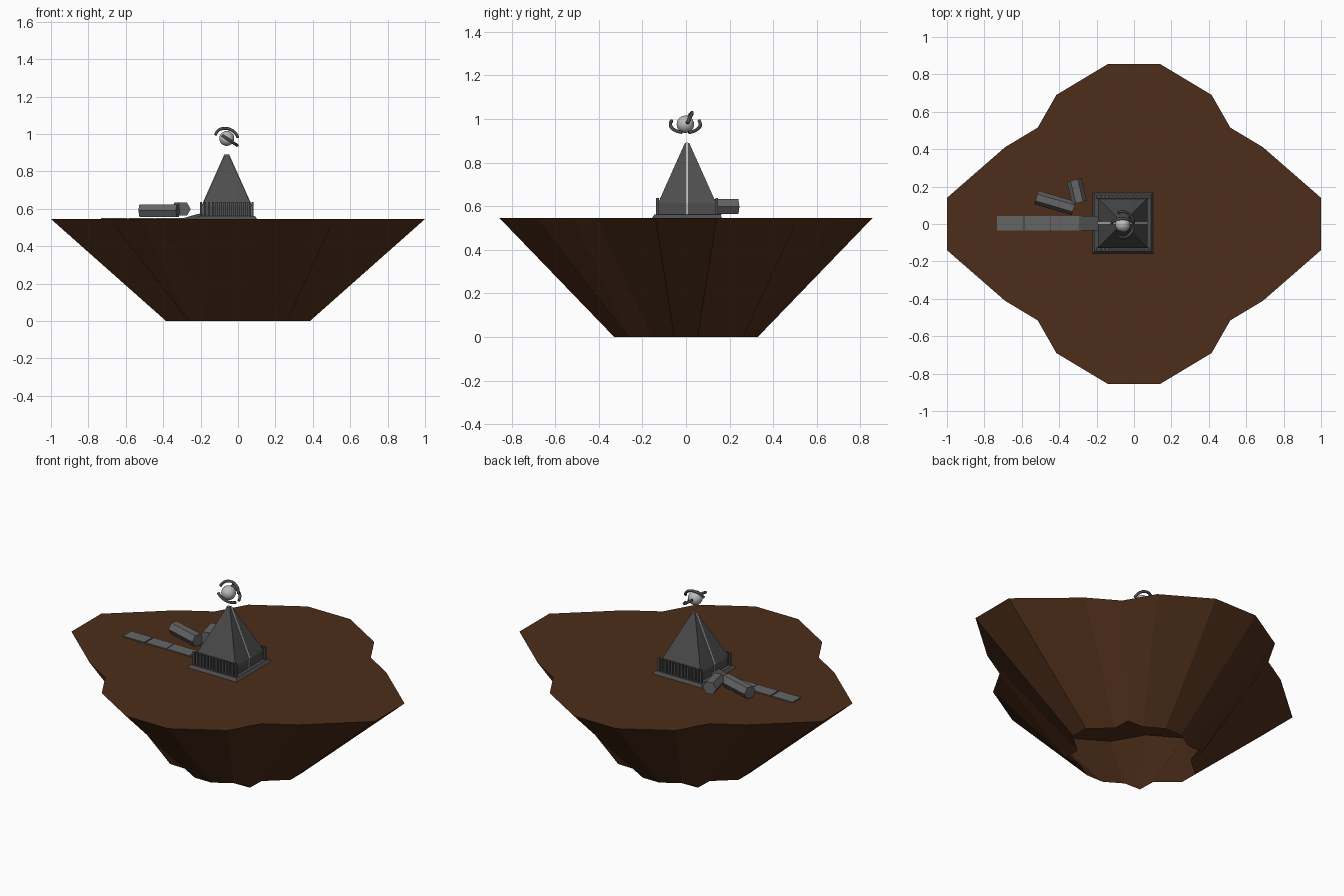
import bpy, math
from mathutils import Vector

if "Cube" in bpy.data.objects:
    bpy.data.objects.remove(bpy.data.objects["Cube"])

G = 0.545            # ground level of the island top
CX, CY = -0.06, 0.005  # tower centre


def material(name, rgb):
    m = bpy.data.materials.new(name)
    m.diffuse_color = (*rgb, 1)
    m.use_nodes = True
    m.node_tree.nodes["Principled BSDF"].inputs["Base Color"].default_value = m.diffuse_color
    return m


EARTH = material("earth", (0.075, 0.027, 0.01))
STONE = material("stone", (0.075, 0.075, 0.075))
PAVING = material("paving", (0.13, 0.13, 0.13))
PALE = material("pale", (0.5, 0.5, 0.5))


def mesh_object(name, verts, faces, mat):
    me = bpy.data.meshes.new(name)
    me.from_pydata(verts, [], faces)
    me.materials.append(mat)
    ob = bpy.data.objects.new(name, me)
    bpy.context.collection.objects.link(ob)
    return ob


def box(name, x0, x1, y0, y1, z0, z1, mat):
    bpy.ops.mesh.primitive_cube_add(size=1, location=((x0 + x1) / 2, (y0 + y1) / 2, (z0 + z1) / 2))
    ob = bpy.context.object
    ob.name = name
    ob.scale = (x1 - x0, y1 - y0, z1 - z0)
    ob.data.materials.append(mat)
    return ob


def frustum(name, half0, half1, z0, z1, mat):
    """Square frustum centred on the tower."""
    v = [(CX + sx * h, CY + sy * h, z) for h, z in ((half0, z0), (half1, z1))
         for sx, sy in ((-1, -1), (1, -1), (1, 1), (-1, 1))]
    f = [(i, (i + 1) % 4, (i + 1) % 4 + 4, i + 4) for i in range(4)]
    return mesh_object(name, v, f + [(3, 2, 1, 0), (4, 5, 6, 7)], mat)


def hex_column(name, a, b, r, mat):
    """Fallen six-sided column lying on a flat side between a and b."""
    a, b = Vector(a), Vector(b)
    side = (b - a).cross(Vector((0, 0, 1))).normalized()
    v = [p + side * r * math.cos(k * math.pi / 3) + Vector((0, 0, r * math.sin(k * math.pi / 3)))
         for p in (a, b) for k in range(6)]
    f = [(i, i + 6, (i + 1) % 6 + 6, (i + 1) % 6) for i in range(6)]
    return mesh_object(name, v, f + [tuple(range(6)), tuple(range(11, 5, -1))], mat)


def ring_arc(name, centre, u, w, r, t0, t1, n=14):
    """Partial ring in the plane of u and w."""
    u, w, c = Vector(u).normalized(), Vector(w).normalized(), Vector(centre)
    cu = bpy.data.curves.new(name, 'CURVE')
    cu.dimensions = '3D'
    cu.bevel_depth = 0.008
    cu.bevel_resolution = 1
    cu.use_fill_caps = True
    sp = cu.splines.new('POLY')
    sp.points.add(n - 1)
    for i, p in enumerate(sp.points):
        t = math.radians(t0 + (t1 - t0) * i / (n - 1))
        p.co = (*(c + r * (math.cos(t) * u + math.sin(t) * w)), 1)
    cu.materials.append(STONE)
    ob = bpy.data.objects.new(name, cu)
    bpy.context.collection.objects.link(ob)


# Island: four-lobed rim tapering down to an open underside
quadrant = [(1, .14, .385), (.69, .41, .385), (.515, .515, .51), (.415, .69, .385), (.14, .855, .385)]
rim = []
for sx, sy in ((1, 1), (-1, 1), (-1, -1), (1, -1)):
    pts = quadrant if sx * sy > 0 else quadrant[::-1]
    rim += [(sx * x, sy * y, s) for x, y, s in pts]
n = len(rim)
verts = [(x, y, G) for x, y, s in rim] + [(x * s, y * s, 0) for x, y, s in rim]
faces = [tuple(range(n))] + [(i, i + n, (i + 1) % n + n, (i + 1) % n) for i in range(n)]
mesh_object("island", verts, faces, EARTH)

# Tower: plinth, body and steep roof
frustum("plinth", .162, .15, G, .562, STONE)
frustum("tower_body", .13, .13, .562, .622, STONE)
frustum("tower_roof", .133, .01, .615, .89, STONE)

# Rows of posts on the front and back
for sy in (-1, 1):
    y = CY + sy * .136
    for i in range(14):
        x = CX - .138 + i * .276 / 13
        box("post", x - .006, x + .006, y - .006, y + .006, .56, .637, STONE)

# Pale strip running up the two side faces
for sx in (-1, 1):
    w = .005
    prof = [(.134, .56), (.136, .615), (.012, .893), (.005, .89), (.12, .615), (.12, .56)]
    v = [(CX + sx * d, CY + s * w, z) for s in (-1, 1) for d, z in prof]
    f = [(i, (i + 1) % 6, (i + 1) % 6 + 6, i + 6) for i in range(6)]
    mesh_object("side_strip", v, f + [(5, 4, 3, 2, 1, 0), (6, 7, 8, 9, 10, 11)], PALE)

# Floating orb with broken rings
orb = (-.06, -.003, .976)
bpy.ops.mesh.primitive_uv_sphere_add(segments=24, ring_count=12, radius=.04, location=orb)
bpy.context.object.name = "orb"
bpy.context.object.data.materials.append(PALE)
bpy.ops.object.shade_smooth_by_angle()
ring_arc("upper_ring", orb, (1, 0, -.15), (0, .5, .85), .062, 15, 168)
ring_arc("lower_ring_a", orb, (0, 1, 0), (.83, 0, -.55), .069, -25, 78)
ring_arc("lower_ring_b", orb, (0, 1, 0), (.83, 0, -.55), .069, 102, 205)

# Paved path and ramp to the entrance
for x0, x1 in ((-.732, -.592), (-.585, -.45), (-.446, -.295)):
    box("path_slab", x0, x1, -.036, .042, G - .005, .551, PAVING)
ramp = [(-.31, G), (-.2, G), (-.185, .576), (-.215, .572)]
v = [(x, y, z) for y in (-.036, .042) for x, z in ramp]
mesh_object("ramp", v, [(0, 1, 2, 3), (7, 6, 5, 4)] +
            [(i, i + 4, (i + 1) % 4 + 4, (i + 1) % 4) for i in range(4)], STONE)

# Fallen columns
hex_column("fallen_column_long", (-.522, .142, .59), (-.322, .083, .59), .038, PAVING)
hex_column("fallen_column_short", (-.32, .236, .598), (-.292, .115, .598), .04, PAVING)
